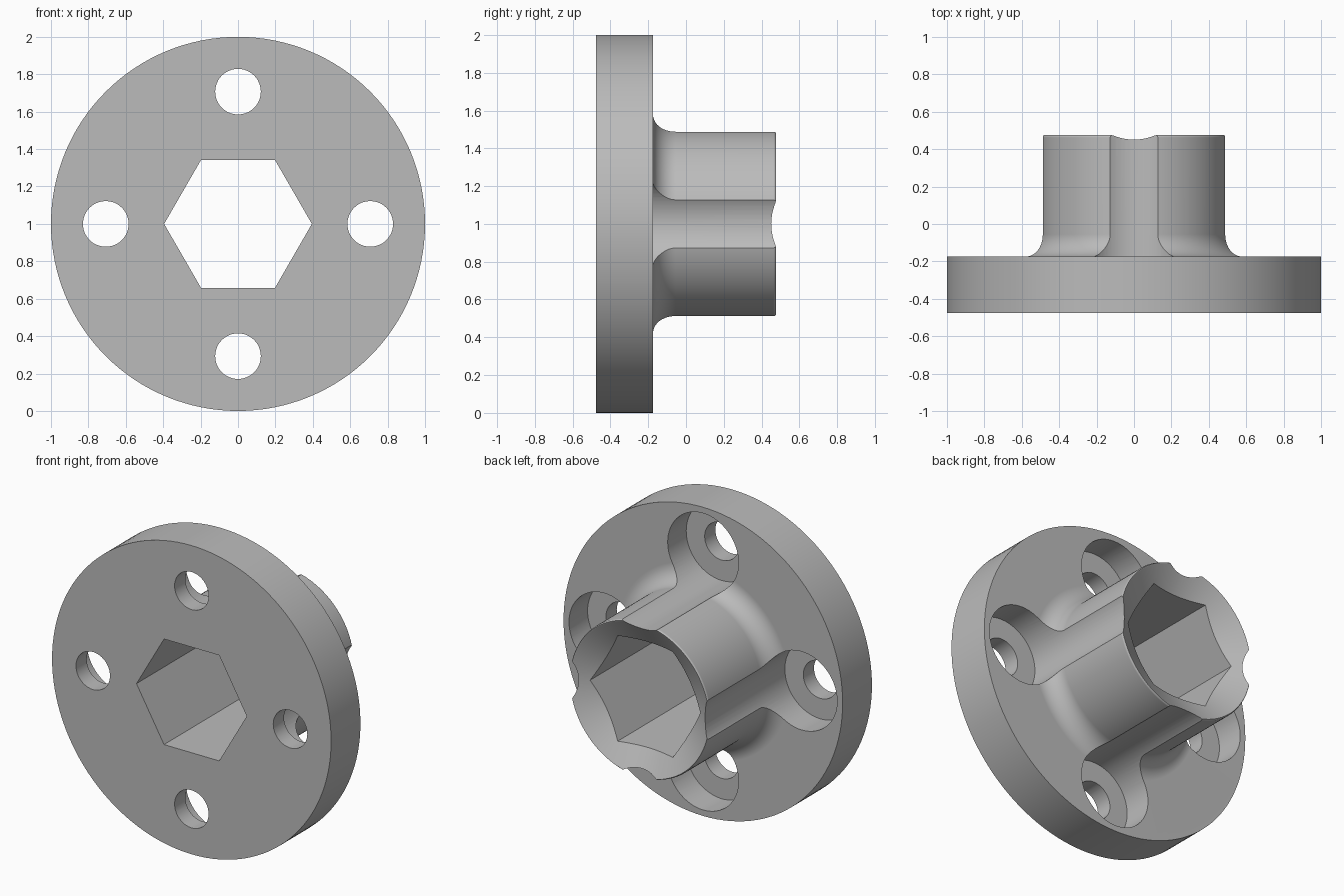
import bpy, bmesh, math
from mathutils import Matrix, Vector

cube = bpy.data.objects.get("Cube")
if cube:
    bpy.data.objects.remove(cube, do_unlink=True)

PLATE_FRONT, PLATE_BACK, HUB_END = -0.475, -0.175, 0.475
HUB_R, FILLET, BOLT_CIRCLE = 0.504, 0.12, 0.707
CENTRE = Vector((0, 0, 1))

metal = bpy.data.materials.new("plain grey metal")
metal.use_nodes = True
grey = (0.5, 0.5, 0.5, 1)
metal.diffuse_color = grey
metal.node_tree.nodes["Principled BSDF"].inputs["Base Color"].default_value = grey


def add_object(name, bm):
    bmesh.ops.recalc_face_normals(bm, faces=bm.faces)
    mesh = bpy.data.meshes.new(name)
    bm.to_mesh(mesh)
    bm.free()
    obj = bpy.data.objects.new(name, mesh)
    bpy.context.collection.objects.link(obj)
    return obj


def lathe(name, profile, steps):
    """Spin a closed (radius, y) profile about the y axis."""
    bm = bmesh.new()
    verts = [bm.verts.new((r, y, CENTRE.z)) for r, y in profile]
    edges = [bm.edges.new((v, verts[i - 1])) for i, v in enumerate(verts)]
    bmesh.ops.spin(bm, geom=verts + edges, cent=CENTRE, axis=(0, 1, 0),
                   angle=math.tau, steps=steps, use_merge=True)
    bmesh.ops.remove_doubles(bm, verts=bm.verts, dist=1e-5)
    return add_object(name, bm)


def drill(target, x, z, radius, y0, y1, sides):
    """Cut a prism running along y out of the target."""
    bm = bmesh.new()
    bmesh.ops.create_cone(bm, cap_ends=True, segments=sides, radius1=radius,
                          radius2=radius, depth=y1 - y0)
    place = Matrix.Translation((x, (y0 + y1) / 2, CENTRE.z + z))
    # First prism vertex is turned so that a corner lies on the x axis
    turn = Matrix.Rotation(math.pi / 2, 4, 'X') @ Matrix.Rotation(math.pi / 2, 4, 'Z')
    bmesh.ops.transform(bm, matrix=place @ turn, verts=bm.verts)
    cutter = add_object("drill_cutter", bm)
    cutter.hide_render = True
    cut = target.modifiers.new("hole", 'BOOLEAN')
    cut.operation, cut.solver, cut.object = 'DIFFERENCE', 'EXACT', cutter
    bpy.ops.object.modifier_apply(modifier=cut.name)
    bpy.data.objects.remove(cutter, do_unlink=True)


# Round plate and hub in one profile, with a foot fillet and a dished end
foot = [(HUB_R + FILLET * (1 - math.sin(a)), PLATE_BACK + FILLET * (1 - math.cos(a)))
        for a in (math.pi / 2 * i / 10 for i in range(11))]
rim = [(HUB_R, 0.463), (0.502, 0.47), (0.498, HUB_END), (0.491, 0.473)]
core = 0.3
dish = (core, rim[-1][1] - (rim[-1][0] - core) * math.tan(math.radians(30)))
profile = [(core, PLATE_FRONT), (1, PLATE_FRONT), (1, PLATE_BACK)] + foot + rim + [dish]
flange = lathe("flanged_hub", profile, 128)
flange.data.materials.append(metal)
bpy.context.view_layer.objects.active = flange
flange.select_set(True)

# Hexagonal bore
drill(flange, 0, 0, 0.395, -1, 1, 6)

# Four bolt holes, counterbored from the back into the hub
for i in range(4):
    a = math.pi / 2 * i
    x, z = BOLT_CIRCLE * math.cos(a), BOLT_CIRCLE * math.sin(a)
    drill(flange, x, z, 0.254, -0.365, 1, 64)
    drill(flange, x, z, 0.122, -1, 0, 48)

bpy.ops.object.shade_smooth_by_angle(angle=math.radians(30))
flat = flange.modifiers.new("flat_faces", 'WEIGHTED_NORMAL')
flat.keep_sharp = True
